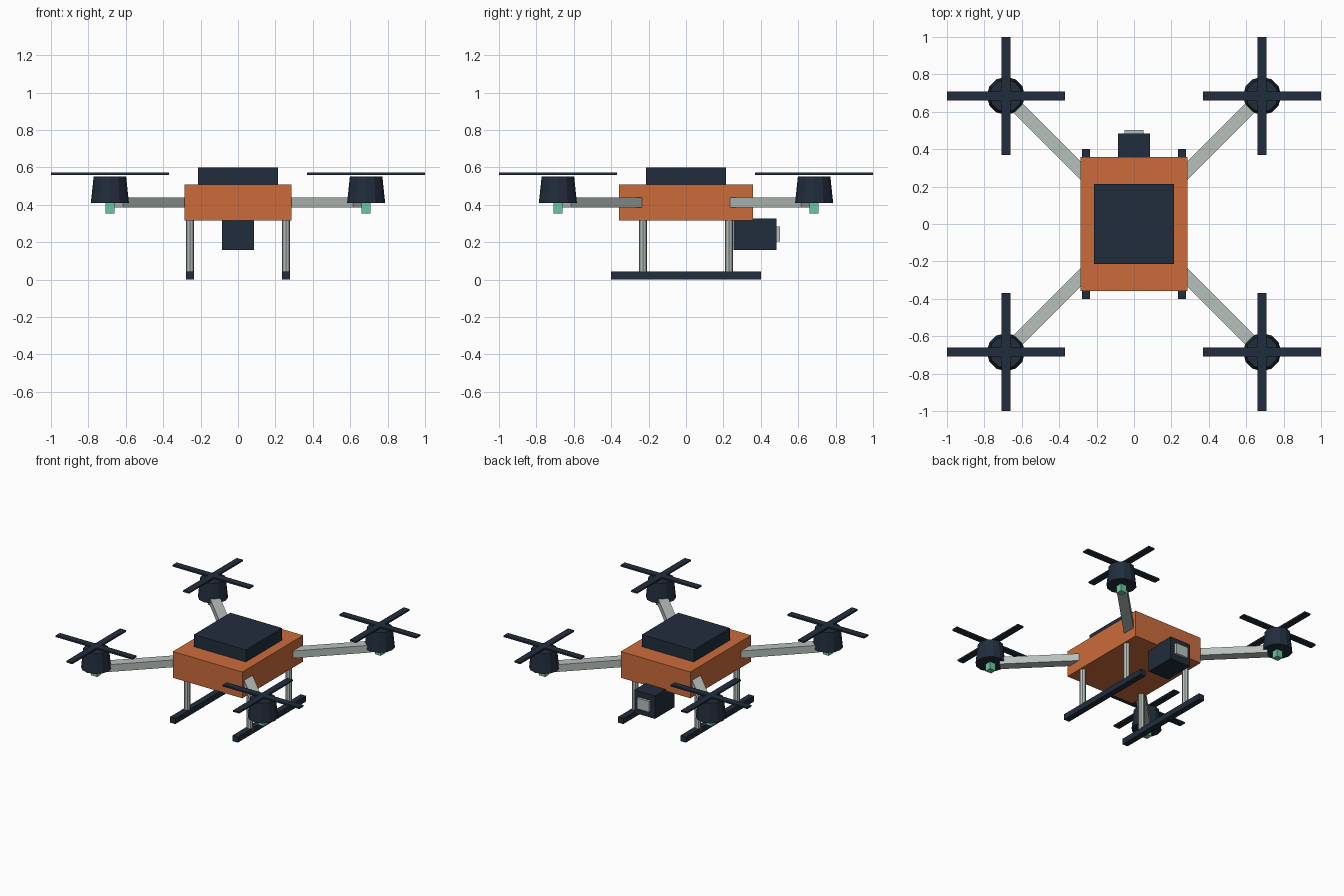
import bpy
import math
from mathutils import Matrix, Vector

cube = bpy.data.objects.get("Cube")
if cube:
    bpy.data.objects.remove(cube, do_unlink=True)


def material(name, colour):
    mat = bpy.data.materials.new(name)
    mat.use_nodes = True
    mat.diffuse_color = (*colour, 1)
    mat.node_tree.nodes["Principled BSDF"].inputs["Base Color"].default_value = (*colour, 1)
    return mat


orange = material("orange", (0.6, 0.15, 0.043))
navy = material("dark navy", (0.015, 0.026, 0.045))
grey = material("light grey", (0.47, 0.53, 0.5))
green = material("green", (0.14, 0.57, 0.34))


def finish(name, mat):
    obj = bpy.context.object
    obj.name = obj.data.name = name
    obj.data.materials.append(mat)
    return obj


def box(name, mat, centre, size, turn=0):
    bpy.ops.mesh.primitive_cube_add(size=1)
    obj = finish(name, mat)
    obj.data.transform(Matrix.Diagonal((*size, 1)))
    obj.location = centre
    obj.rotation_euler.z = turn
    return obj


def cone(name, mat, centre, low, high, height, sides):
    bpy.ops.mesh.primitive_cone_add(vertices=sides, radius1=low, radius2=high,
                                    depth=height, location=centre)
    return finish(name, mat)


# Body and battery
box("body", orange, (0, 0, 0.412), (0.57, 0.714, 0.195))
box("battery", navy, (0, 0, 0.554), (0.426, 0.426, 0.09))

# Rear-slung camera
box("camera", navy, (0, 0.37, 0.242), (0.17, 0.23, 0.17))
box("camera_lens", grey, (0, 0.475, 0.243), (0.1, 0.056, 0.08))

# Landing gear
for side, sx in (("left", 1), ("right", -1)):
    box(side + "_skid", navy, (sx * 0.257, 0, 0.021), (0.044, 0.8, 0.042))
    for end, sy in (("front", -1), ("back", 1)):
        cone(f"{end}_{side}_leg", grey, (sx * 0.257, sy * 0.23, 0.18),
             0.022, 0.022, 0.3, 8)

# Four diagonal arms, each with a motor, light and crossed blades
hub = 0.685
for side, sx in (("left", 1), ("right", -1)):
    for end, sy in (("front", -1), ("back", 1)):
        tag = f"{end}_{side}_"
        inner = Vector((sx * 0.2, sy * 0.2, 0.412))
        outer = Vector((sx * 0.64, sy * 0.64, 0.412))
        box(tag + "arm", grey, (inner + outer) / 2,
            ((outer - inner).length, 0.07, 0.054), math.atan2(sy, sx))
        x, y = sx * hub, sy * hub
        cone(tag + "motor", navy, (x, y, 0.479), 0.102, 0.087, 0.142, 12)
        box(tag + "light", green, (x, y, 0.382), (0.048, 0.048, 0.056))
        box(tag + "blade_across", navy, (x, y, 0.566), (0.63, 0.049, 0.012))
        box(tag + "blade_along", navy, (x, y, 0.566), (0.049, 0.63, 0.012))
